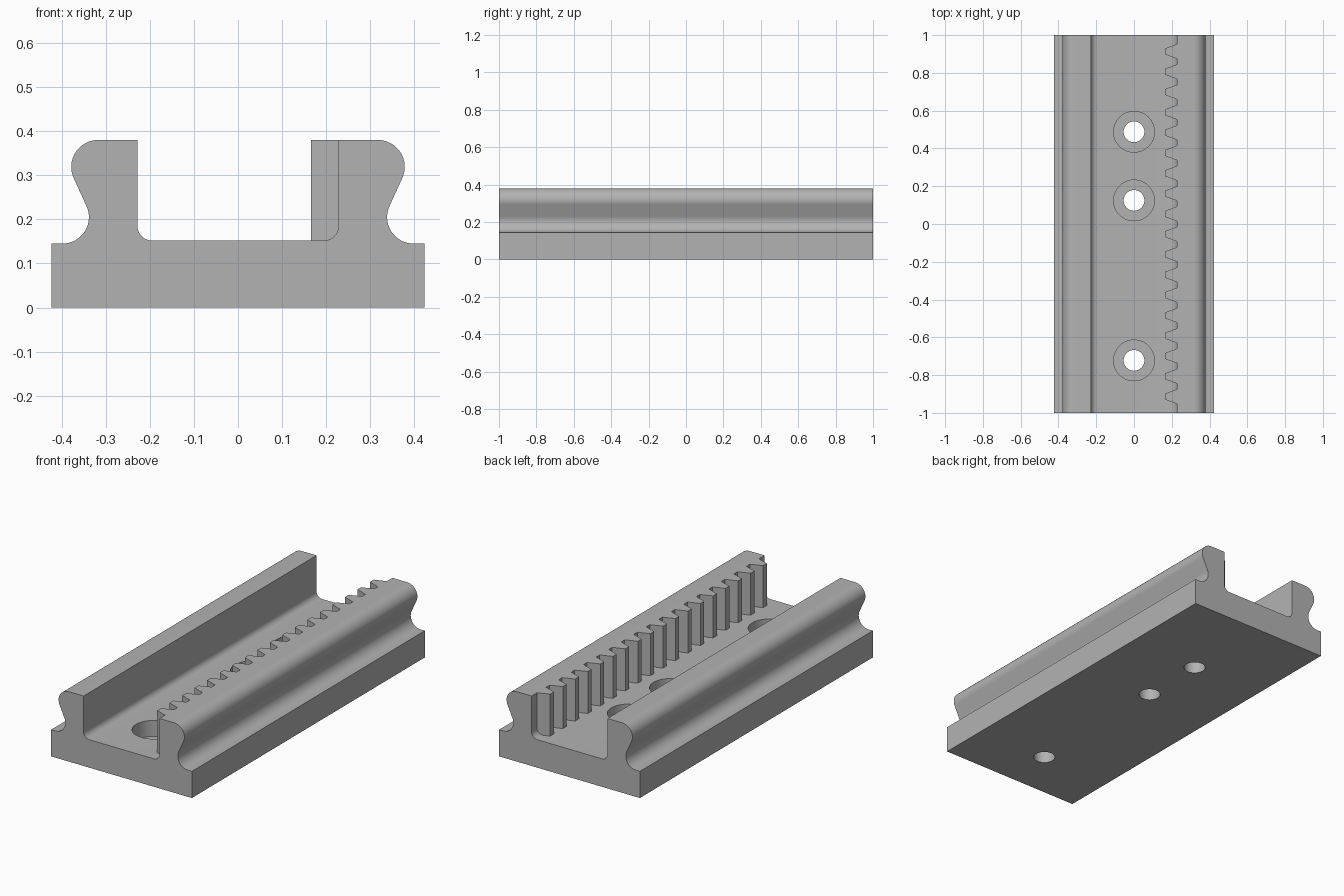
import bpy, bmesh
from math import radians, cos, sin, tan
from mathutils import Matrix

cube = bpy.data.objects.get("Cube")
if cube:
    bpy.data.objects.remove(cube, do_unlink=True)

grey = bpy.data.materials.new("machined_grey")
grey.use_nodes = True
grey.diffuse_color = (0.45, 0.45, 0.45, 1)
grey.node_tree.nodes["Principled BSDF"].inputs["Base Color"].default_value = grey.diffuse_color

HALF_LENGTH, FLOOR, TOP, WALL = 1.0, 0.152, 0.38, 0.228


def add_object(name, bm):
    bmesh.ops.recalc_face_normals(bm, faces=bm.faces)
    mesh = bpy.data.meshes.new(name)
    bm.to_mesh(mesh)
    bm.free()
    obj = bpy.data.objects.new(name, mesh)
    bpy.context.collection.objects.link(obj)
    mesh.materials.append(grey)
    return obj


def arc(cx, cz, r, start, end, steps=12):
    angles = [radians(start + (end - start) * i / steps) for i in range(steps + 1)]
    return [(cx + r * cos(a), cz + r * sin(a)) for a in angles]


# Channel rail: half a cross-section, mirrored and extruded along y
fillet = 0.033
half = [(0.423, 0), (0.423, 0.145)]
half += arc(0.398, 0.205, 0.06, 270, 155, 16)          # concave neck
half += arc(0.317, 0.319, 0.061, -25, 90, 16)          # rounded bead
half += [(WALL, TOP)]
half += arc(WALL - fillet, FLOOR + fillet, fillet, 0, -90, 8)
outline = half + [(-x, z) for x, z in reversed(half)]

bm = bmesh.new()
face = bm.faces.new([bm.verts.new((x, -HALF_LENGTH, z)) for x, z in outline])
new = bmesh.ops.extrude_face_region(bm, geom=[face])["geom"]
bmesh.ops.translate(bm, vec=(0, 2 * HALF_LENGTH, 0),
                    verts=[v for v in new if isinstance(v, bmesh.types.BMVert)])
rail = add_object("channel_rail", bm)


# Counterbored screw holes
def cut_holes(name, radius, bottom, top):
    bm = bmesh.new()
    for y in (0.488, 0.125, -0.722):
        bmesh.ops.create_cone(bm, cap_ends=True, segments=48, radius1=radius, radius2=radius,
                              depth=top - bottom,
                              matrix=Matrix.Translation((0, y, (top + bottom) / 2)))
    cutter = add_object(name, bm)
    cutter.hide_render = True
    mod = rail.modifiers.new(name, "BOOLEAN")
    mod.operation, mod.solver, mod.object = "DIFFERENCE", "EXACT", cutter
    bpy.ops.object.select_all(action="DESELECT")
    bpy.context.view_layer.objects.active = rail
    rail.select_set(True)
    bpy.ops.object.modifier_apply(modifier=name)
    bpy.data.objects.remove(cutter, do_unlink=True)


cut_holes("screw_hole_cutter", 0.055, -0.1, 0.3)
cut_holes("counterbore_cutter", 0.108, 0.065, 0.3)
bpy.ops.object.shade_smooth_by_angle(angle=radians(30))

# Gear rack along the inside of the left wall
TEETH, PITCH, TIP_X, TIP_HALF = 18, 0.1075, 0.165, 0.016
root_half = TIP_HALF + (WALL - TIP_X) * tan(radians(20))
bm = bmesh.new()
for i in range(TEETH):
    y = (i - (TEETH - 1) / 2) * PITCH
    plan = [(WALL, y - root_half), (TIP_X, y - TIP_HALF),
            (TIP_X, y + TIP_HALF), (WALL, y + root_half)]
    low, high = [[bm.verts.new((px, py, z)) for px, py in plan] for z in (FLOOR, TOP)]
    bm.faces.new(high)
    for a in range(3):                                  # open against the wall
        bm.faces.new((low[a], low[a + 1], high[a + 1], high[a]))
    bm.faces.new(low[::-1])
add_object("rack_teeth", bm)
